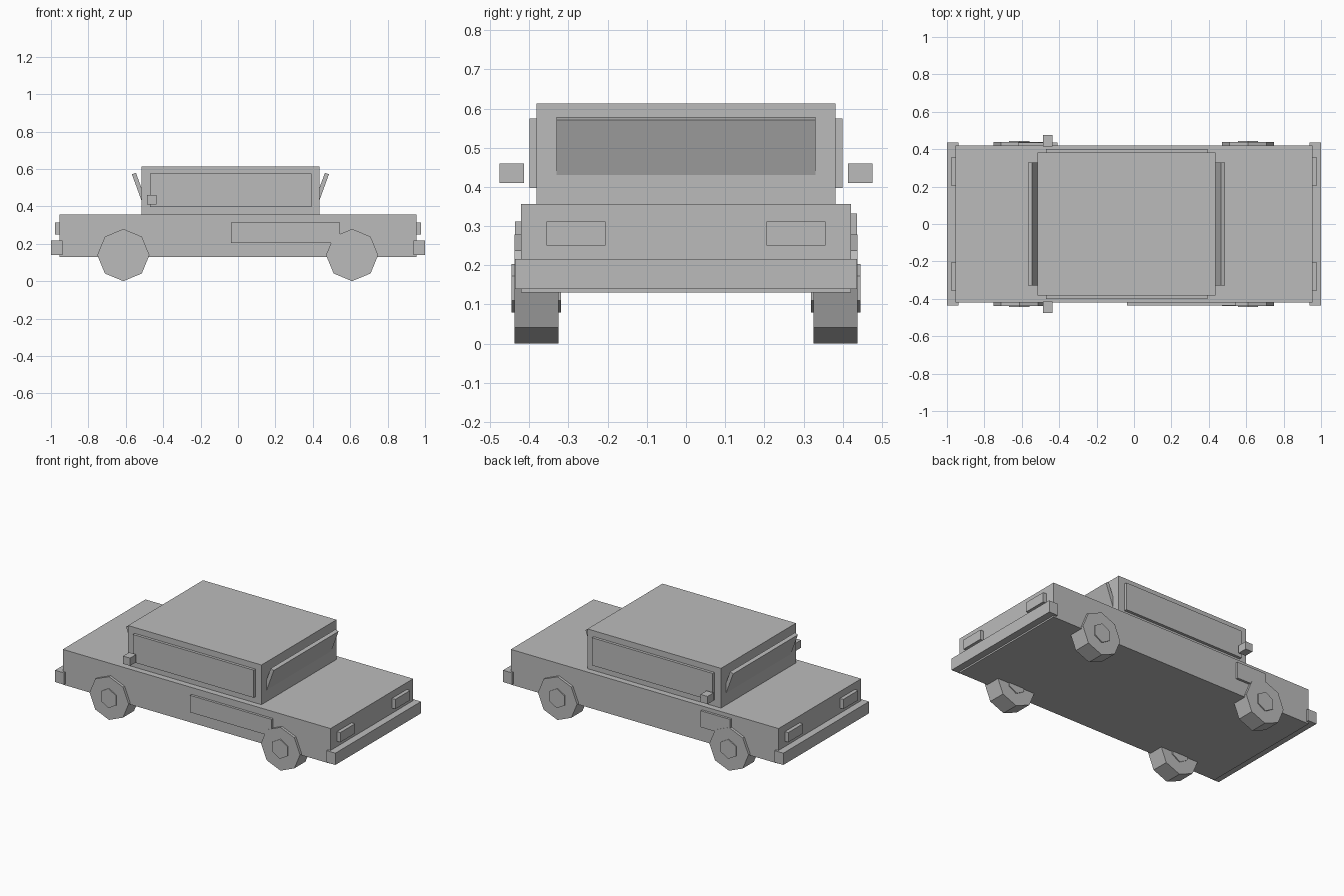
import bpy, math

if "Cube" in bpy.data.objects:
    bpy.data.objects.remove(bpy.data.objects["Cube"])

grey = bpy.data.materials.new("plain grey")
grey.diffuse_color = (0.5, 0.5, 0.5, 1)
grey.use_nodes = True
grey.node_tree.nodes["Principled BSDF"].inputs["Base Color"].default_value = grey.diffuse_color


def finish(name):
    ob = bpy.context.object
    ob.name = name
    ob.data.materials.append(grey)
    return ob


def box(name, x, y, z, tilt=0):
    """Box from (min, max) ranges, optionally tilted about its y axis."""
    bpy.ops.mesh.primitive_cube_add(
        size=1, location=[sum(r) / 2 for r in (x, y, z)])
    ob = finish(name)
    ob.scale = [r[1] - r[0] for r in (x, y, z)]
    ob.rotation_euler.y = tilt
    return ob


def disc(name, x, y, z, radius, width, sides):
    """Flat-faced cylinder lying along y with a corner at the top."""
    bpy.ops.mesh.primitive_cylinder_add(
        vertices=sides, radius=radius, depth=width,
        location=(x, y, z), rotation=(math.pi / 2, 0, 0))
    return finish(name)


def span(a, b, s):
    """Range a..b, mirrored when s is -1."""
    return (a, b) if s > 0 else (-b, -a)


# Main masses
box("body", (-0.955, 0.955), (-0.421, 0.421), (0.13, 0.357))
box("cabin", (-0.517, 0.435), (-0.382, 0.382), (0.357, 0.613))

# Both ends: bumper, lamps and the outward-leaning window plate
for s, end in ((1, "front"), (-1, "rear")):
    box(end + "_bumper", span(0.937, 1.0, s), (-0.436, 0.436), (0.14, 0.216))
    for t, side in ((1, "left"), (-1, "right")):
        box(f"{end}_{side}_lamp", span(0.95, 0.979, s),
            span(0.205, 0.356, t), (0.25, 0.3125))
    cx = 0.443 if s > 0 else -0.524
    box(end + "_window", (cx - 0.0115, cx + 0.0115), (-0.33, 0.33),
        (0.391, 0.581), s * math.radians(20))

# Both sides: window, mirror, wheels and hubs
for t, side in ((1, "left"), (-1, "right")):
    box(side + "_side_window", (-0.47, 0.392), span(0.37, 0.4, t), (0.397, 0.575))
    box(side + "_mirror", (-0.487, -0.437), span(0.414, 0.476, t), (0.41, 0.46))
    for x, end in ((0.61, "front"), (-0.613, "rear")):
        disc(f"{end}_{side}_wheel", x, t * 0.3815, 0.1395, 0.1395, 0.113, 8)
        disc(f"{end}_{side}_hub", x, t * 0.382, 0.1415, 0.0625, 0.126, 6)

# Raised panels, different on each flank
box("right_flank_panel", (-0.037, 0.545), (-0.437, -0.41), (0.203, 0.3125))
box("left_flank_panel", (-0.62, -0.41), (0.41, 0.436), (0.226, 0.332))
